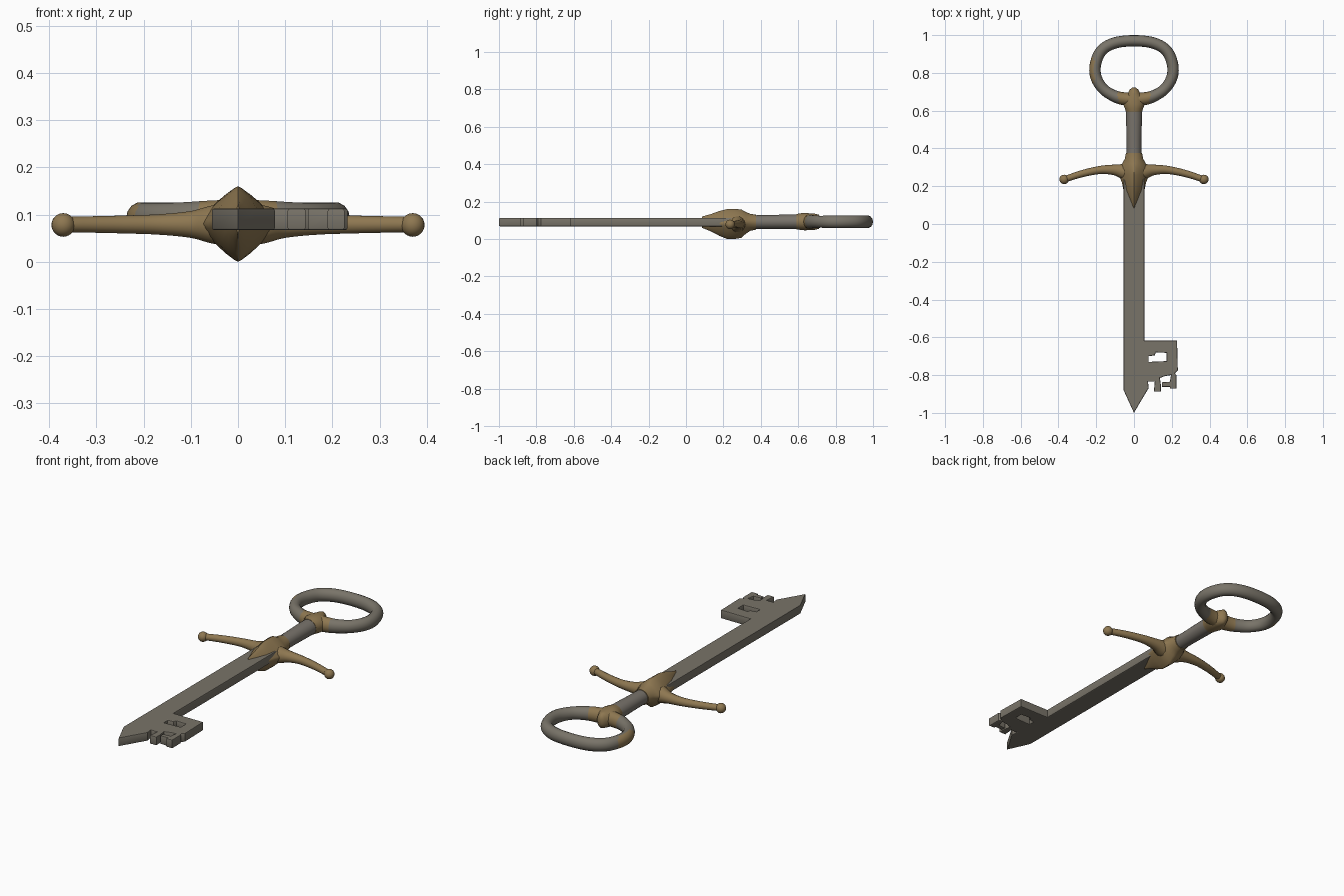
import bpy, bmesh, math
from mathutils import Vector

if "Cube" in bpy.data.objects:
    bpy.data.objects.remove(bpy.data.objects["Cube"])


def material(name, rgb):
    m = bpy.data.materials.new(name)
    m.diffuse_color = (*rgb, 1)
    m.use_nodes = True
    m.node_tree.nodes["Principled BSDF"].inputs["Base Color"].default_value = m.diffuse_color
    return m


STEEL = material("blade steel", (0.19, 0.173, 0.14))
GRIP = material("grip grey", (0.19, 0.172, 0.148))
BRASS = material("aged brass", (0.27, 0.185, 0.082))


def add_mesh(name, mesh, mats, angle=40):
    mesh.materials.clear()
    for m in mats:
        mesh.materials.append(m)
    for p in mesh.polygons:
        p.use_smooth = True
        p.material_index = 0
    mesh.set_sharp_from_angle(angle=math.radians(angle))
    ob = bpy.data.objects.new(name, mesh)
    bpy.context.collection.objects.link(ob)
    return ob


def curve_mesh(curve):
    # turn a curve into a plain mesh
    tmp = bpy.data.objects.new("tmp", curve)
    bpy.context.collection.objects.link(tmp)
    bpy.context.view_layer.update()
    deps = bpy.context.evaluated_depsgraph_get()
    mesh = bpy.data.meshes.new_from_object(tmp.evaluated_get(deps))
    bpy.data.objects.remove(tmp)
    return mesh


def smooth_path(pts, closed=False, steps=6):
    # Catmull-Rom through (x, y, radius) points
    n, out = len(pts), []
    P = [Vector(p) for p in pts]
    get = (lambda i: P[i % n]) if closed else (lambda i: P[max(0, min(n - 1, i))])
    for i in range(n if closed else n - 1):
        a, b, c, d = (get(i + k) for k in (-1, 0, 1, 2))
        for s in range(steps):
            t = s / steps
            out.append(0.5 * (2 * b + (c - a) * t + (2 * a - 5 * b + 4 * c - d) * t * t
                              + (3 * b - a - 3 * c + d) * t ** 3))
    if not closed:
        out.append(P[-1])
    return out


def tube(name, pts, z, mats, closed=False):
    cu = bpy.data.curves.new(name, 'CURVE')
    cu.dimensions = '3D'
    cu.bevel_depth = 1.0
    cu.bevel_resolution = 5
    cu.use_fill_caps = True
    path = smooth_path(pts, closed)
    sp = cu.splines.new('POLY')
    sp.points.add(len(path) - 1)
    for q, p in zip(sp.points, path):
        q.co = (p.x, p.y, z, 1)
        q.radius = p.z
    sp.use_cyclic_u = closed
    return add_mesh(name, curve_mesh(cu), mats)


def loft(name, stations, mat, angle=40, n=24):
    # stations along y: y, half width, half height, centre z, roundness
    bm = bmesh.new()
    rings = []
    for y, w, h, z, e in stations:
        ring = []
        for k in range(n):
            a = 2 * math.pi * k / n
            c, s = math.cos(a), math.sin(a)
            ring.append(bm.verts.new((w * math.copysign(abs(c) ** (2 / e), c), y,
                                      z + h * math.copysign(abs(s) ** (2 / e), s))))
        rings.append(ring)
    for r0, r1 in zip(rings, rings[1:]):
        for k in range(n):
            bm.faces.new((r0[k], r0[(k + 1) % n], r1[(k + 1) % n], r1[k]))
    bm.faces.new(rings[0])
    bm.faces.new(rings[-1])
    bmesh.ops.recalc_face_normals(bm, faces=bm.faces)
    me = bpy.data.meshes.new(name)
    bm.to_mesh(me)
    bm.free()
    return add_mesh(name, me, [mat], angle)


# blade with key bit: flat outline plus a window, lightly bevelled
outline = [(-.055, .28), (-.055, -.88), (0, -1.0), (.035, -.94), (.078, -.868), (.074, -.835),
           (.11, -.835), (.105, -.888), (.143, -.888), (.143, -.858), (.137, -.815),
           (.165, -.805), (.196, -.80), (.19, -.835), (.148, -.838), (.148, -.862),
           (.19, -.862), (.19, -.872), (.225, -.872), (.225, -.80), (.216, -.79),
           (.232, -.775), (.228, -.617), (.055, -.617), (.055, .28)]
window = [(.078, -.73), (.172, -.726), (.172, -.682), (.115, -.68), (.11, -.695), (.078, -.70)]
cu = bpy.data.curves.new("blade", 'CURVE')
cu.dimensions = '2D'
cu.fill_mode = 'BOTH'
cu.extrude, cu.bevel_depth, cu.offset, cu.bevel_resolution = 0.018, 0.005, -0.005, 1
for loop in (outline, window):
    sp = cu.splines.new('POLY')
    sp.points.add(len(loop) - 1)
    for q, p in zip(sp.points, loop):
        q.co = (*p, 0, 1)
    sp.use_cyclic_u = True
blade = add_mesh("blade_and_key_bit", curve_mesh(cu), [STEEL], 30)
blade.location.z = 0.09

# ring handle, brass where it meets the collar and on a worn left patch
right = [(.06, .664, .034), (.11, .680, .031), (.165, .717, .029), (.202, .78, .03),
         (.203, .85, .03), (.17, .92, .03), (.10, .959, .03)]
left = [(-x, y, r) for x, y, r in reversed(right)]
ring = tube("ring_handle", [(0, .66, .036)] + right + [(0, .97, .03)] + left, 0,
            [STEEL, BRASS], closed=True)
for v in ring.data.vertices:
    v.co.z = v.co.z * 1.13 + 0.092
for p in ring.data.polygons:
    c = p.center
    if (abs(c.x) < .085 and c.y < .75) or (c.x < -.212 and .74 < c.y < .88):
        p.material_index = 1

# grip
loft("grip", [(.33, .038, .036, .09, 2), (.45, .039, .037, .091, 2),
              (.55, .042, .039, .092, 2), (.63, .042, .039, .092, 2)], GRIP)

# collar between grip and ring
loft("collar", [(.592, .043, .041, .092, 2), (.61, .047, .044, .093, 2), (.635, .058, .047, .093, 2),
                (.665, .056, .044, .092, 2), (.69, .034, .043, .092, 2), (.71, .024, .038, .092, 2),
                (.722, .010, .018, .092, 2)], BRASS, 60)

# guard hub: ridged diamond tapering onto the blade and the grip
loft("guard_hub", [(.085, .006, .030, .09, 1.4), (.13, .032, .045, .087, 1.35), (.18, .056, .067, .083, 1.3),
                   (.22, .064, .080, .080, 1.25), (.26, .080, .080, .080, 1.2), (.295, .080, .076, .082, 1.25),
                   (.32, .062, .058, .086, 1.5), (.345, .049, .045, .089, 1.8),
                   (.375, .043, .040, .09, 2)], BRASS, 50)

# guard arms with ball ends
arm = [(0, .27, .048), (.05, .277, .042), (.10, .286, .029), (.17, .287, .022),
       (.24, .275, .0195), (.30, .259, .018), (.345, .244, .017), (.37, .236, .017)]
for side, label in ((1, "right"), (-1, "left")):
    tube("guard_arm_" + label, [(side * x, y, r) for x, y, r in arm], .079, [BRASS])
    bm = bmesh.new()
    bmesh.ops.create_uvsphere(bm, u_segments=20, v_segments=12, radius=.025)
    me = bpy.data.meshes.new("guard_ball")
    bm.to_mesh(me)
    bm.free()
    ball = add_mesh("guard_ball_" + label, me, [BRASS])
    ball.location = (side * .37, .236, .078)
